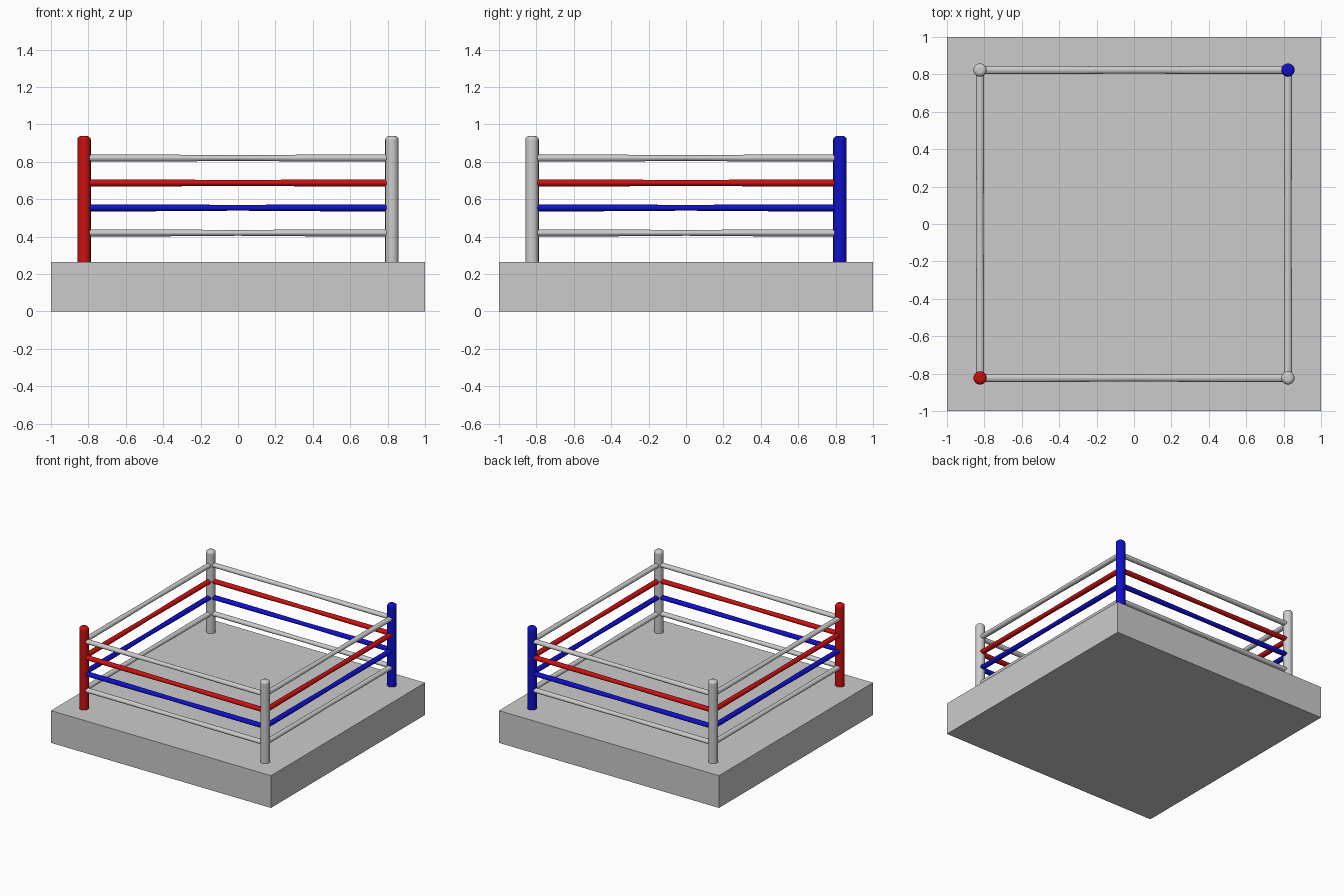
import bpy
from math import pi

if "Cube" in bpy.data.objects:
    bpy.data.objects.remove(bpy.data.objects["Cube"])


def material(name, rgb):
    m = bpy.data.materials.new(name)
    m.use_nodes = True
    m.diffuse_color = (*rgb, 1)
    m.node_tree.nodes["Principled BSDF"].inputs["Base Color"].default_value = (*rgb, 1)
    return m


GREY = material("light grey", (0.6, 0.6, 0.6))
RED = material("red", (0.6, 0.005, 0.005))
BLUE = material("blue", (0.005, 0.005, 0.6))

DECK = 0.265   # platform height
POST = 0.823   # post centre distance
TOP = 0.938    # post top


def finish(name, mat, smooth=True):
    ob = bpy.context.object
    ob.name = name
    ob.data.materials.append(mat)
    if smooth:
        bpy.ops.object.shade_smooth_by_angle(angle=pi / 4)
    return ob


# Platform
bpy.ops.mesh.primitive_cube_add(size=1, location=(0, 0, DECK / 2))
platform = finish("platform", GREY, smooth=False)
platform.scale = (2, 2, DECK)


# Corner posts with rounded tops
def post(name, x, y, mat):
    height = TOP - DECK + 0.02
    bpy.ops.mesh.primitive_cylinder_add(vertices=16, radius=0.036, depth=height,
                                        location=(x, y, TOP - height / 2))
    ob = finish(name, mat)
    bevel = ob.modifiers.new("rounded top", "BEVEL")
    bevel.width = 0.02
    bevel.segments = 3
    bevel.limit_method = "ANGLE"
    bevel.angle_limit = pi / 3


post("front_right_post", -POST, -POST, RED)
post("front_left_post", POST, -POST, GREY)
post("back_right_post", -POST, POST, GREY)
post("back_left_post", POST, POST, BLUE)


# Ropes: flattened tubes, slightly thinner at mid span
def rope(name, x, y, z, turn, mat):
    bpy.ops.mesh.primitive_cylinder_add(vertices=16, radius=1, depth=2,
                                        rotation=(0, pi / 2, 0))
    bpy.ops.object.transform_apply(rotation=True)
    ob = finish(name, mat)
    bpy.ops.object.mode_set(mode="EDIT")
    bpy.ops.mesh.select_all(action="DESELECT")
    bpy.ops.object.mode_set(mode="OBJECT")
    for e in ob.data.edges:
        a, b = (ob.data.vertices[i].co.x for i in e.vertices)
        e.select = abs(a - b) > 1
    bpy.ops.object.mode_set(mode="EDIT")
    bpy.ops.mesh.subdivide(number_cuts=9)
    bpy.ops.object.mode_set(mode="OBJECT")
    for v in ob.data.vertices:
        thin = 1 - 0.18 * max(0, 1 - abs(v.co.x) / 0.5)
        v.co.y *= 0.022 * thin
        v.co.z *= 0.0185 * thin
        v.co.x *= 0.797
    ob.location = (x, y, z)
    ob.rotation_euler.z = turn


LEVELS = [("top", 0.82, GREY), ("upper", 0.687, RED),
          ("lower", 0.554, BLUE), ("bottom", 0.42, GREY)]
SIDES = [("front", 0, -POST, 0), ("back", 0, POST, 0),
         ("right", -POST, 0, pi / 2), ("left", POST, 0, pi / 2)]
for side, x, y, turn in SIDES:
    for level, z, mat in LEVELS:
        rope(f"{side}_{level}_rope", x, y, z, turn, mat)
